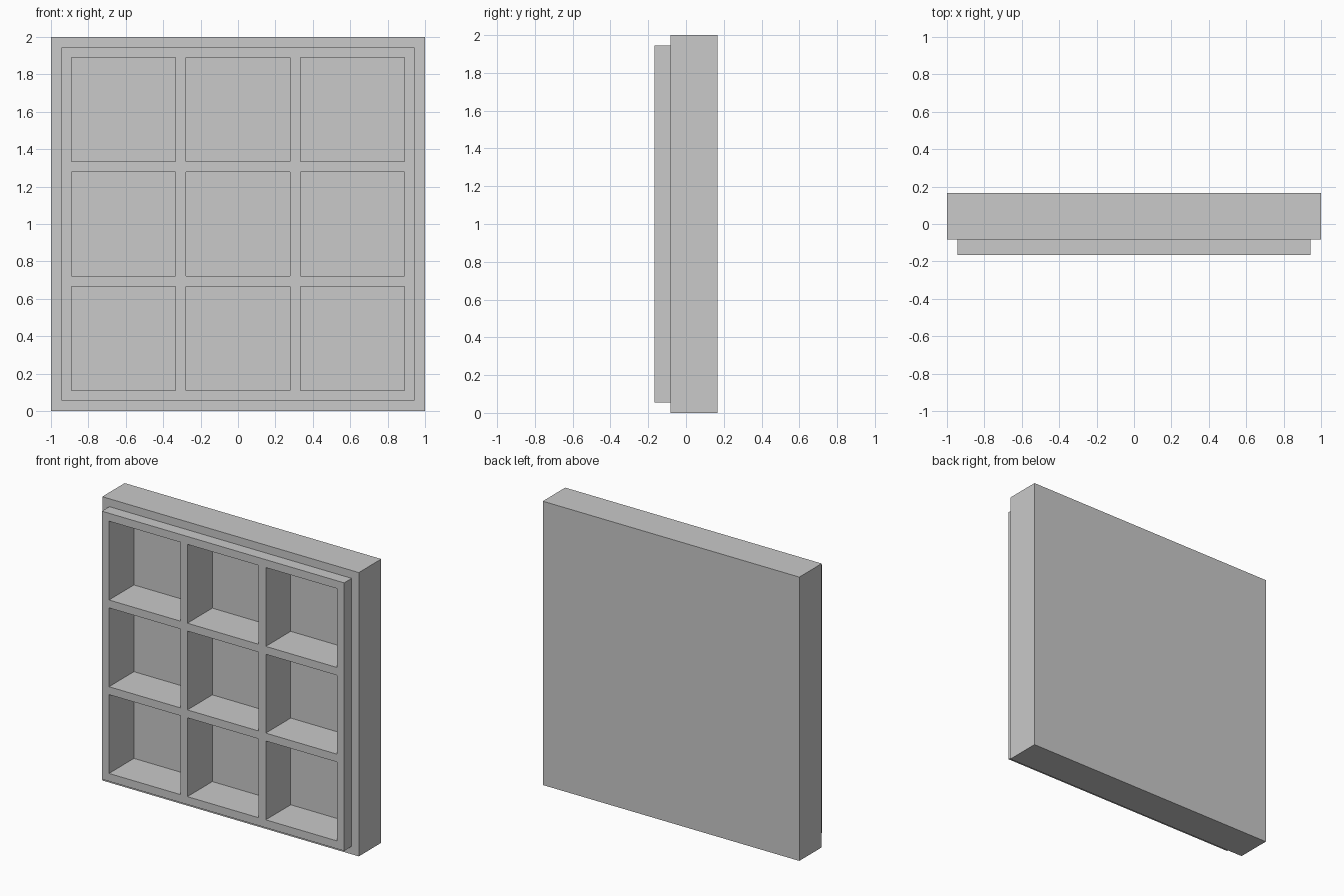
import bpy
import bmesh

# Remove the default cube
cube = bpy.data.objects.get("Cube")
if cube:
    bpy.data.objects.remove(cube, do_unlink=True)

U = 1 / 18                                   # module: one bar thickness
LINES = [-18, -17, -16, -6, -5, 5, 6, 16, 17, 18]
STEP_Y, FRONT_Y, FLOOR_Y, BACK_Y = -1.5 * U, -3 * U, 2 * U, 3 * U

# Single plain grey
grey = bpy.data.materials.new("plain_grey")
grey.use_nodes = True
colour = (0.585, 0.585, 0.585, 1)
grey.diffuse_color = colour
grey.node_tree.nodes["Principled BSDF"].inputs["Base Color"].default_value = colour


def push(bm, faces, y):
    """Extrude a face region to depth y, drop the old faces, return the new ones."""
    result = bmesh.ops.extrude_face_region(bm, geom=faces)["geom"]
    for v in result:
        if isinstance(v, bmesh.types.BMVert):
            v.co.y = y
    moved = [f for f in result if isinstance(f, bmesh.types.BMFace)]
    bmesh.ops.delete(bm, geom=[f for f in faces if f.is_valid], context='FACES')
    return moved


bm = bmesh.new()

# Front sheet divided along the bar lines
rows = [[bm.verts.new((x * U, STEP_Y, 1 + z * U)) for x in LINES] for z in LINES]
cells = {}
last = len(LINES) - 1
for r in range(last):
    for c in range(last):
        cells[c, r] = bm.faces.new((rows[r][c], rows[r][c + 1],
                                    rows[r + 1][c + 1], rows[r + 1][c]))

# Casing sides and back
rim = [e for e in bm.edges if e.is_boundary]
ring = bmesh.ops.extrude_edge_only(bm, edges=rim)["geom"]
for v in ring:
    if isinstance(v, bmesh.types.BMVert):
        v.co.y = BACK_Y
bmesh.ops.holes_fill(bm, edges=[e for e in bm.edges if e.is_boundary], sides=0)

# Raised face frame, one module in from the casing edge
inner = [f for (c, r), f in cells.items() if 0 < c < last - 1 and 0 < r < last - 1]
raised = push(bm, inner, FRONT_Y)

# Nine open compartments
wide = 5 * U
for f in raised:
    xs = [v.co.x for v in f.verts]
    zs = [v.co.z for v in f.verts]
    if max(xs) - min(xs) > wide and max(zs) - min(zs) > wide:
        push(bm, [f], FLOOR_Y)

bmesh.ops.recalc_face_normals(bm, faces=bm.faces[:])
mesh = bpy.data.meshes.new("compartment_shelf")
bm.to_mesh(mesh)
bm.free()
mesh.materials.append(grey)
shelf = bpy.data.objects.new("compartment_shelf", mesh)
bpy.context.collection.objects.link(shelf)
